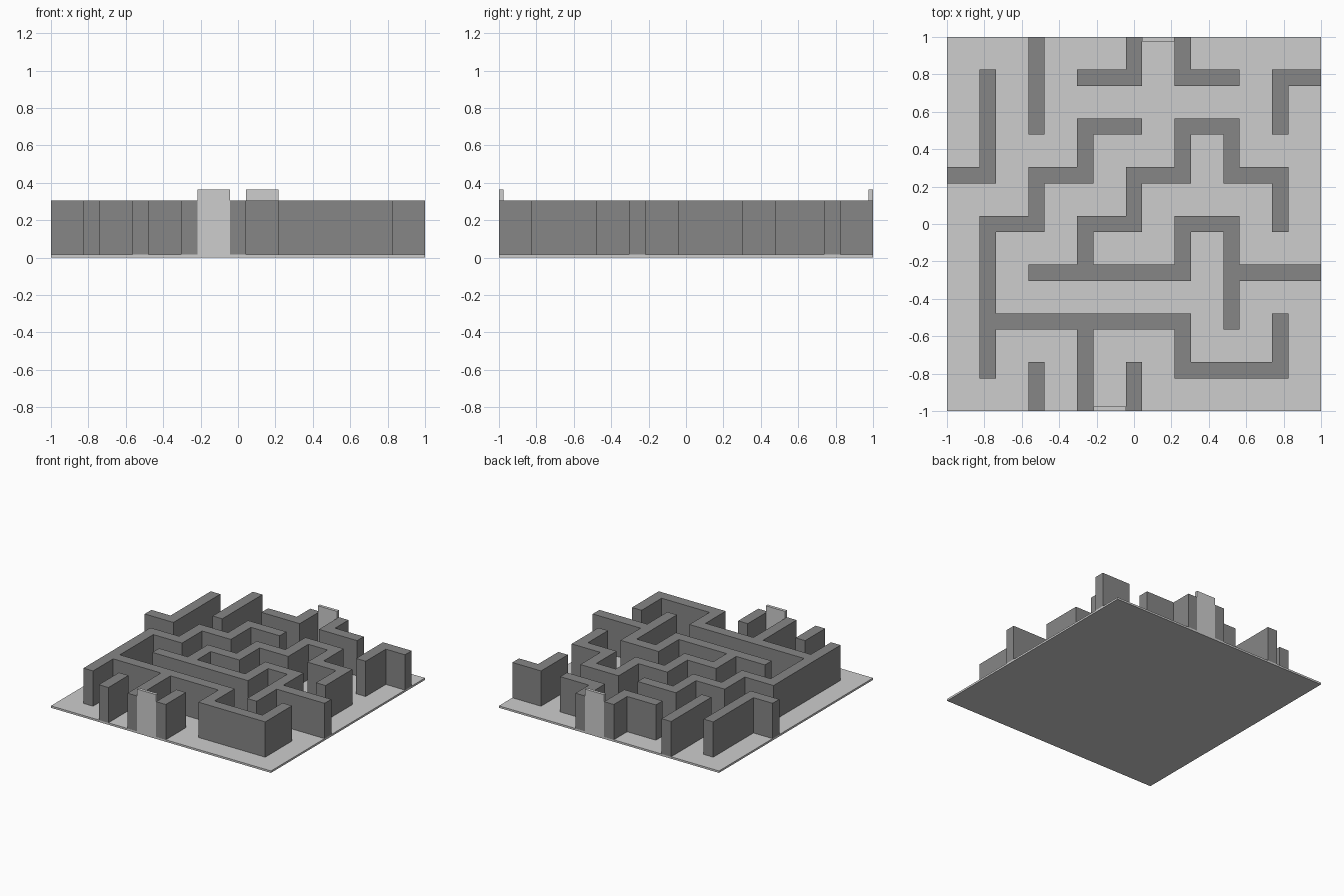
import bpy
import bmesh
import math

cube = bpy.data.objects.get("Cube")
if cube:
    bpy.data.objects.remove(cube)

CELLS = 23              # wall thicknesses across the floor
CELL = 2 / CELLS
FLOOR_TOP = 0.016
WALL_TOP = 0.306
GATE_TOP = 0.363
E = 11 / 3              # lattice position of the outermost cell


def make_material(name, value):
    mat = bpy.data.materials.new(name)
    mat.use_nodes = True
    colour = (value, value, value, 1)
    mat.diffuse_color = colour
    mat.node_tree.nodes["Principled BSDF"].inputs["Base Color"].default_value = colour
    return mat


light_grey = make_material("light grey", 0.61)
mid_grey = make_material("mid grey", 0.24)


def add_object(name, bm, mat):
    mesh = bpy.data.meshes.new(name)
    bm.to_mesh(mesh)
    bm.free()
    mesh.materials.append(mat)
    obj = bpy.data.objects.new(name, mesh)
    bpy.context.collection.objects.link(obj)
    return obj


def add_box(name, low, high, mat):
    bm = bmesh.new()
    bmesh.ops.create_cube(bm, size=1)
    for v in bm.verts:
        v.co = [(a + b) / 2 + c * (b - a) for a, b, c in zip(low, high, v.co)]
    return add_object(name, bm, mat)


def path_cells(path):
    """Floor cells covered by a path of lattice points."""
    points = [(round(11 + 3 * x), round(11 + 3 * y)) for x, y in path]
    cells = set()
    for (x0, y0), (x1, y1) in zip(points, points[1:]):
        for x in range(min(x0, x1), max(x0, x1) + 1):
            for y in range(min(y0, y1), max(y0, y1) + 1):
                cells.add((x, y))
    return cells


def add_wall(name, *paths):
    """One connected wall, raised from its footprint on the floor."""
    cells = set().union(*(path_cells(p) for p in paths))
    bm = bmesh.new()
    corners = {}

    def corner(x, y):
        if (x, y) not in corners:
            corners[x, y] = bm.verts.new((x * CELL - 1, y * CELL - 1, FLOOR_TOP))
        return corners[x, y]

    for x, y in sorted(cells):
        bm.faces.new([corner(x, y), corner(x + 1, y),
                      corner(x + 1, y + 1), corner(x, y + 1)])
    result = bmesh.ops.extrude_face_region(bm, geom=bm.faces[:], use_keep_orig=True)
    for item in result["geom"]:
        if isinstance(item, bmesh.types.BMVert):
            item.co.z = WALL_TOP
    bmesh.ops.recalc_face_normals(bm, faces=bm.faces[:])
    # Merge the cells into large flat faces
    bmesh.ops.dissolve_limit(bm, angle_limit=math.radians(1),
                             verts=bm.verts[:], edges=bm.edges[:])
    bmesh.ops.recalc_face_normals(bm, faces=bm.faces[:])
    return add_object(name, bm, mid_grey)


# Floor slab and the two thin gates
add_box("floor", (-1, -1, 0), (1, 1, FLOOR_TOP), light_grey)
add_box("front_gate", (-2.5 * CELL, -1, FLOOR_TOP),
        (-0.5 * CELL, -0.975, GATE_TOP), light_grey)
add_box("back_gate", (0.5 * CELL, 0.975, FLOOR_TOP),
        (2.5 * CELL, 1, GATE_TOP), light_grey)

# Walls joined to the edges
add_wall("right_edge_wall", [(-E, 1), (-3, 1), (-3, 3)])
add_wall("back_straight_wall", [(-2, E), (-2, 2)])
add_wall("back_gate_wall_right", [(-1, 3), (0, 3), (0, E)])
add_wall("back_gate_wall_left", [(2, 3), (1, 3), (1, E)])
add_wall("back_corner_wall", [(E, 3), (3, 3), (3, 2)])
add_wall("front_straight_wall", [(-2, -E), (-2, -3)])
add_wall("front_gate_wall", [(0, -E), (0, -3)])

# Long stepped wall that wraps round the front
add_wall("outer_winding_wall",
         [(0, 2), (-1, 2), (-1, 1), (-2, 1), (-2, 0), (-3, 0), (-3, -3)],
         [(-3, -2), (1, -2), (1, -3), (3, -3), (3, -2)],
         [(-1, -2), (-1, -E)])

# Zigzag wall through the middle
add_wall("inner_winding_wall",
         [(-2, -1), (1, -1), (1, 0), (2, 0), (2, -2)],
         [(2, -1), (E, -1)],
         [(-1, -1), (-1, 0), (0, 0), (0, 1), (1, 1), (1, 2),
          (2, 2), (2, 1), (3, 1), (3, 0)])
